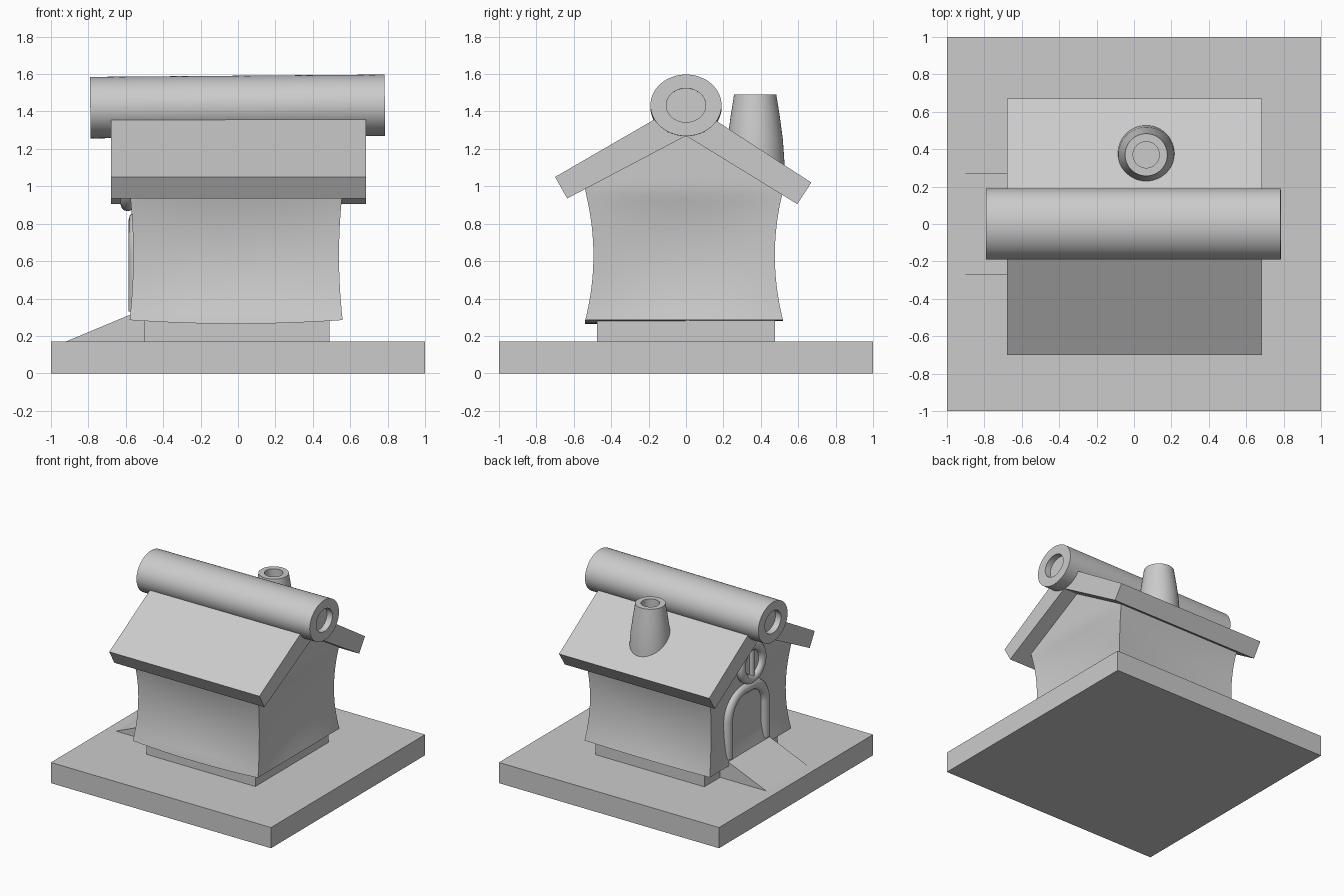
import bpy, bmesh, math
from mathutils import Matrix

if "Cube" in bpy.data.objects:
    bpy.data.objects.remove(bpy.data.objects["Cube"])


def finish(name, bm, smooth=False):
    bmesh.ops.recalc_face_normals(bm, faces=bm.faces)
    me = bpy.data.meshes.new(name)
    bm.to_mesh(me)
    bm.free()
    ob = bpy.data.objects.new(name, me)
    bpy.context.collection.objects.link(ob)
    if smooth:
        shade(ob)
    return ob


def shade(ob):
    bpy.ops.object.select_all(action='DESELECT')
    ob.select_set(True)
    bpy.context.view_layer.objects.active = ob
    bpy.ops.object.shade_smooth_by_angle(angle=math.radians(35))


def box(name, x0, x1, y0, y1, z0, z1):
    bm = bmesh.new()
    bmesh.ops.create_cube(bm, size=1)
    for v in bm.verts:
        v.co = ((x0 + x1) / 2 + v.co.x * (x1 - x0),
                (y0 + y1) / 2 + v.co.y * (y1 - y0),
                (z0 + z1) / 2 + v.co.z * (z1 - z0))
    return finish(name, bm)


def prism(name, pts, d, smooth=False):
    """Extrude a closed outline of 3D points by the vector d."""
    bm = bmesh.new()
    f = bm.faces.new([bm.verts.new(p) for p in pts])
    r = bmesh.ops.extrude_face_region(bm, geom=[f])
    bmesh.ops.translate(bm, vec=d, verts=[g for g in r['geom'] if isinstance(g, bmesh.types.BMVert)])
    return finish(name, bm, smooth)


def lathe(name, profile, matrix, n=64):
    """Revolve (radius, height) points around z, closing both ends."""
    bm = bmesh.new()
    rings = [[bm.verts.new((r * math.cos(2 * math.pi * i / n), r * math.sin(2 * math.pi * i / n), h))
              for i in range(n)] for r, h in profile]
    for a, b in zip(rings, rings[1:]):
        for i in range(n):
            j = (i + 1) % n
            bm.faces.new((a[i], a[j], b[j], b[i]))
    bm.faces.new(rings[0])
    bm.faces.new(rings[-1])
    bm.transform(matrix)
    return finish(name, bm, True)


def tube(name, pts, radius, cyclic=False):
    cu = bpy.data.curves.new(name, 'CURVE')
    cu.dimensions = '3D'
    cu.bevel_depth = radius
    cu.bevel_resolution = 4
    cu.use_fill_caps = True
    s = cu.splines.new('POLY')
    s.points.add(len(pts) - 1)
    for p, c in zip(s.points, pts):
        p.co = (*c, 1)
    s.use_cyclic_u = cyclic
    ob = bpy.data.objects.new(name, cu)
    bpy.context.collection.objects.link(ob)
    bpy.ops.object.select_all(action='DESELECT')
    ob.select_set(True)
    bpy.context.view_layer.objects.active = ob
    bpy.ops.object.convert(target='MESH')
    shade(bpy.context.view_layer.objects.active)


def arch(x, half, bottom, top, corner=0.19, n=10):
    """Door outline in the y-z plane: straight sides, rounded top corners."""
    pts = [(x, half, bottom)]
    for s, start in ((1, 0), (-1, 90)):
        for i in range(n + 1):
            a = math.radians(start + 90 * i / n)
            pts.append((x, s * (half - corner) + corner * math.cos(a), top - corner + corner * math.sin(a)))
    return pts + [(x, -half, bottom)]


# Ground slab, plinth and entrance ramp
box("ground_slab", -1, 1, -1, 1, 0, 0.17)
box("plinth", -0.5, 0.49, -0.475, 0.475, 0.15, 0.32)
prism("entrance_ramp", [(-0.92, -0.27, 0.17), (-0.49, -0.27, 0.35), (-0.49, -0.27, 0.16), (-0.92, -0.27, 0.165)],
      (0, 0.54, 0))

# House body: gabled block with pinched-in walls
bm = bmesh.new()
bmesh.ops.create_cube(bm, size=2)
bmesh.ops.subdivide_edges(bm, edges=bm.edges[:], cuts=19, use_grid_fill=True)
for vert in bm.verts:
    u, v, w = vert.co
    y = 0.53 * v
    bottom = 0.285 - 0.02 * (1 - u * u) * (1 if v < 0 else 0.3)
    z = bottom + (w + 1) / 2 * (1.29 - 0.57 * abs(y) - bottom)
    pinch = max(0, 1 - ((z - 0.63) / 0.35) ** 2)
    x = 0.57 * u - u * (0.02 * pinch + 0.03 * (1 - v * v) * pinch)
    y -= v * (0.045 * pinch + 0.015 * (1 - u * u) * pinch)
    vert.co = (x - 0.01, y - 0.01, z)
finish("house_body", bm, True)

# Roof panels
for name, s, low in (("front", -1, [(0.70, 1.05), (0.635, 0.935)]),
                     ("back", 1, [(0.67, 1.02), (0.595, 0.905)])):
    outline = [(0, 1.455), *low, (0, 1.27)]
    prism(name + "_roof_panel", [(-0.68, s * y, z) for y, z in outline], (1.365, 0, 0))

# Ridge roll with recessed ends, slightly tilted
roll = [(0.105, -0.74), (0.105, -0.79), (0.19, -0.79), (0.19, 0.785), (0.105, 0.785), (0.105, 0.735)]
lathe("ridge_roll", roll,
      Matrix.Translation((0, 0, 1.427)) @ Matrix.Rotation(-0.008, 4, 'Y')
      @ Matrix.Diagonal((1, 1, 0.865, 1)) @ Matrix.Rotation(math.pi / 2, 4, 'Y'))

# Chimney with hollow top
stack = [(0.16, 1.0), (0.157, 1.12), (0.148, 1.25), (0.132, 1.37), (0.113, 1.49),
         (0.07, 1.49), (0.07, 1.4)]
lathe("chimney", stack, Matrix.Translation((0.065, 0.37, 0)))

# Door on the left gable
prism("door_panel", arch(-0.55, 0.19, 0.3, 0.78, 0.14), (0.1, 0, 0), True)
tube("door_frame", arch(-0.54, 0.24, 0.33, 0.82), 0.045)

# Round window above the door
ring = [(-0.59, 0.135 * math.cos(math.pi * i / 20), 1.04 + 0.135 * math.sin(math.pi * i / 20)) for i in range(40)]
tube("window_frame", ring, 0.038, True)
prism("window_pane", [(-0.592, y, z) for _, y, z in ring], (0.08, 0, 0), True)
tube("window_bar", [(-0.595, 0, 0.91), (-0.595, 0, 1.17)], 0.022)
